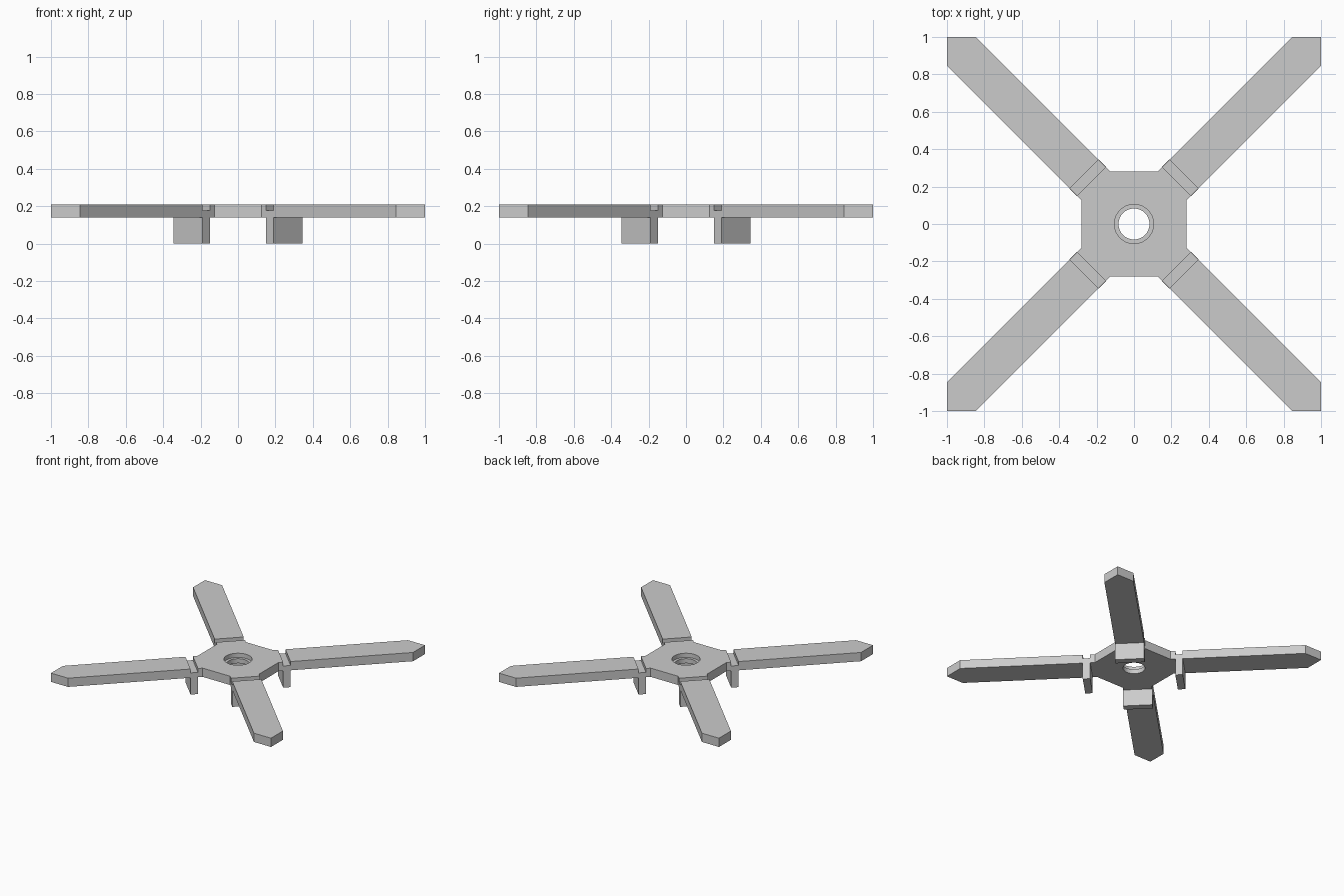
import bpy, bmesh, math
from mathutils import Matrix

cube = bpy.data.objects.get("Cube")
if cube:
    bpy.data.objects.remove(cube, do_unlink=True)

grey = bpy.data.materials.new("plain_grey")
grey.use_nodes = True
colour = (0.6, 0.6, 0.6, 1)
grey.diffuse_color = colour
grey.node_tree.nodes["Principled BSDF"].inputs["Base Color"].default_value = colour

BOTTOM, TOP = 0.138, 0.21      # plate heights
HALF_W = 0.11                  # half the arm width
R_IN, R_OUT = 0.322, 0.378     # legs and grooves, measured along the arm


def finish(bm, name):
    bmesh.ops.recalc_face_normals(bm, faces=bm.faces)
    mesh = bpy.data.meshes.new(name)
    bm.to_mesh(mesh)
    bm.free()
    mesh.materials.append(grey)
    obj = bpy.data.objects.new(name, mesh)
    bpy.context.collection.objects.link(obj)
    return obj


def diagonal_blocks(name, half_w, z0, z1):
    """One block across each of the four arms."""
    bm = bmesh.new()
    for i in range(4):
        place = (Matrix.Rotation(math.radians(45 + 90 * i), 4, "Z")
                 @ Matrix.Translation(((R_IN + R_OUT) / 2, 0, (z0 + z1) / 2))
                 @ Matrix.Diagonal((R_OUT - R_IN, 2 * half_w, z1 - z0, 1)))
        bmesh.ops.create_cube(bm, size=1, matrix=place)
    return finish(bm, name)


def cylinder(name, radius, z0, z1):
    bm = bmesh.new()
    bmesh.ops.create_cone(bm, cap_ends=True, segments=48, radius1=radius, radius2=radius,
                          depth=z1 - z0, matrix=Matrix.Translation((0, 0, (z0 + z1) / 2)))
    return finish(bm, name)


def combine(target, tool, operation):
    mod = target.modifiers.new(tool.name, "BOOLEAN")
    mod.operation = operation
    mod.solver = "EXACT"
    mod.object = tool
    bpy.context.view_layer.objects.active = target
    bpy.ops.object.modifier_apply(modifier=mod.name)
    bpy.data.objects.remove(tool, do_unlink=True)


# Cross-shaped plate: hub and four pointed arms in one outline
quarter = [(0.28, 0.125), (1, 0.845), (1, 1), (0.845, 1), (0.125, 0.28)]
bm = bmesh.new()
verts = []
for i in range(4):
    turn = Matrix.Rotation(math.radians(90 * i), 3, "Z")
    for x, y in quarter:
        v = bm.verts.new((x, y, BOTTOM))
        v.co = turn @ v.co
        verts.append(v)
face = bm.faces.new(verts)
new = bmesh.ops.extrude_face_region(bm, geom=[face])["geom"]
bmesh.ops.translate(bm, vec=(0, 0, TOP - BOTTOM),
                    verts=[g for g in new if isinstance(g, bmesh.types.BMVert)])
plate = finish(bm, "cross_plate")

# Grooves across the arms, then the stepped centre hole
combine(plate, diagonal_blocks("groove_cutter", HALF_W + 0.05, 0.178, TOP + 0.1), "DIFFERENCE")
combine(plate, cylinder("hole_cutter", 0.083, 0, 0.4), "DIFFERENCE")
combine(plate, cylinder("step_cutter", 0.105, 0.175, 0.4), "DIFFERENCE")

# Short legs under the grooves
legs = diagonal_blocks("legs", HALF_W, 0, BOTTOM)

# Smooth the hole walls only
bpy.ops.object.select_all(action="DESELECT")
plate.select_set(True)
bpy.context.view_layer.objects.active = plate
bpy.ops.object.shade_smooth_by_angle(angle=math.radians(30))
